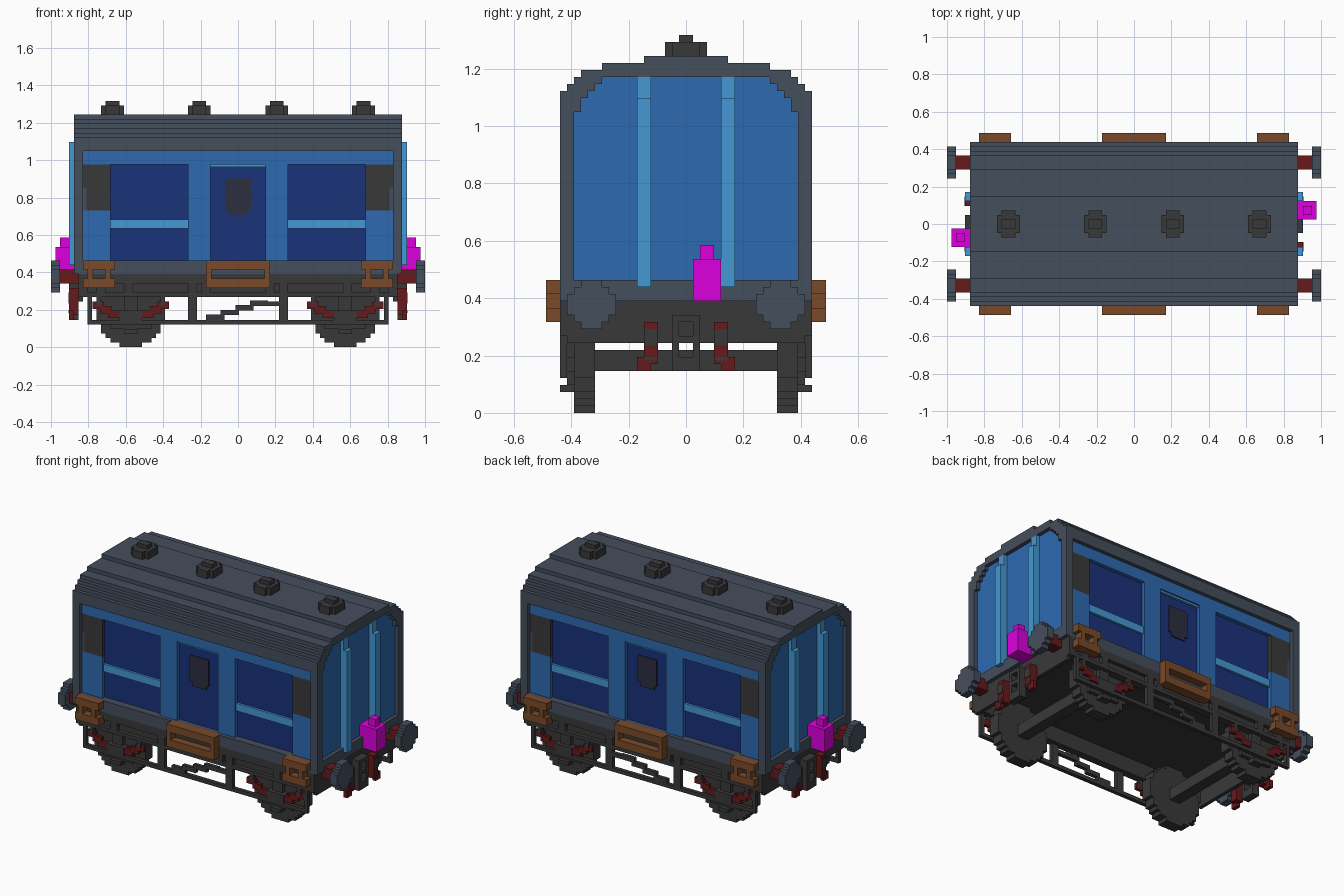
import bpy, bmesh, math
from mathutils import Vector

if "Cube" in bpy.data.objects:
    bpy.data.objects.remove(bpy.data.objects["Cube"], do_unlink=True)

U = 1 / 41  # one building block


def material(name, rgb):
    lin = [((c / 255 + 0.055) / 1.055) ** 2.4 if c > 10 else c / 255 / 12.92 for c in rgb]
    m = bpy.data.materials.new(name)
    m.use_nodes = True
    m.diffuse_color = (*lin, 1)
    m.node_tree.nodes["Principled BSDF"].inputs["Base Color"].default_value = (*lin, 1)
    return m


SLATE = material("slate grey", (69, 78, 93))
BLUE = material("body blue", (46, 106, 176))
LIGHT = material("light blue", (68, 152, 212))
NAVY = material("navy", (25, 50, 122))
CHAR = material("charcoal", (57, 57, 57))
SMOKE = material("smoked glass", (44, 46, 64))
BROWN = material("wood brown", (122, 74, 40))
RED = material("dark red", (102, 25, 27))
MAGENTA = material("magenta", (222, 0, 222))


def blocks(name, mat, boxes, mx=False, my=False, turn=False):
    """Boxes (x0, x1, y0, y1, z0, z1) in block units, mirrored or turned half round."""
    bm = bmesh.new()
    signs = [(1, 1)]
    if mx:
        signs += [(-1, 1)]
    if my:
        signs += [(a, -1) for a, b in signs]
    if turn:
        signs += [(-1, -1)]
    for x0, x1, y0, y1, z0, z1 in boxes:
        for sx, sy in signs:
            verts = bmesh.ops.create_cube(bm, size=1)["verts"]
            mid = Vector((sx * (x0 + x1) / 2, sy * (y0 + y1) / 2, (z0 + z1) / 2))
            size = Vector((x1 - x0, y1 - y0, z1 - z0))
            for v in verts:
                v.co = (v.co * size + mid) * U
    me = bpy.data.meshes.new(name)
    bm.to_mesh(me)
    bm.free()
    me.materials.append(mat)
    ob = bpy.data.objects.new(name, me)
    bpy.context.collection.objects.link(ob)
    return ob


# Stepped outlines: (bottom, top, half width)
OUTER = [(43, 46, 18), (46, 47, 17), (47, 48, 16), (48, 49, 15), (49, 50, 12), (50, 51, 6)]
INNER = [(19, 43, 16), (43, 45, 15), (45, 46, 14), (46, 47, 13), (47, 48, 12)]


def half_width(profile, z):
    return next((w for a, b, w in profile if a <= z < b), 0)


# Roof and floor
blocks("roof", SLATE, [(-34.5, 34.5, -w, w, a, b) for a, b, w in OUTER])
blocks("floor_slab", SLATE, [(-36, 36, -18, 18, 16, 19)])

# End frames and end walls
rim = [(34, 36, 16, 18, 19, 43)]
for z in range(43, 51):
    rim.append((34.5, 36, half_width(INNER, z), half_width(OUTER, z), z, z + 1))
blocks("end_frame", SLATE, rim, mx=True, my=True)
blocks("end_wall", BLUE, [(33, 35, -w, w, a, b) for a, b, w in INNER], mx=True)
blocks("end_pillars", LIGHT, [(35, 37, 5, 7, 18, 45), (35, 36, 5, 7, 45, 48)], mx=True, my=True)

# Side walls, windows and doors
blocks("side_glass", NAVY, [(-30, 30, 14, 16, 19, 41)], my=True)
blocks("side_wall", BLUE, [
    (0, 34, 15, 17, 40, 43),
    (6, 11, 15, 17, 19, 40),
    (28, 34, 15, 17, 19, 30)], mx=True, my=True)
blocks("window_rail", LIGHT, [(11, 28, 15.5, 16.6, 26, 28)], mx=True, my=True)
blocks("corner_panel", CHAR, [
    (28, 34, 15, 17, 35, 40),
    (28, 33.2, 15, 17, 30, 35)], mx=True, my=True)
blocks("corner_panel_edge", SLATE, [(33.2, 34, 15, 17, 30, 35)], mx=True, my=True)
blocks("door_window", SMOKE, [
    (0, 2, 16, 16.3, 29, 37), (2, 2.8, 16, 16.3, 30, 37)], mx=True, my=True)
blocks("door_lintel", LIGHT, [(-6, 6, 15.8, 16.6, 39.5, 40)], my=True)

# Roof vents
vents = []
for c in (8.5, 27.5):
    vents += [(c - 1.5, c + 1.5, -3, 3, 51, 53), (c - 2.5, c + 2.5, -2, 2, 51, 53),
              (c - 1.5, c + 1.5, -1, 1, 53, 54)]
blocks("roof_vents", CHAR, vents, mx=True)

# Hollow underframe: floor underside, headstocks and framed sole bars
blocks("floor_underside", CHAR, [(-35, 35, -17, 17, 15, 16)])
blocks("headstock", CHAR, [(34, 35, -17, 17, 10, 16)], mx=True)
sole = [(0, 35, 16, 17, 11, 16), (0, 35, 17, 18, 14, 16), (0, 35, 17, 18, 11, 12)]
sole += [(x, x + 2, 17, 18, 12, 14) for x in (6, 9, 23, 29, 33)]
blocks("sole_bar", CHAR, sole, mx=True, my=True)

# Truss rods and brake levers
blocks("truss", CHAR, [
    (0, 33, 17, 18, 5, 6),
    (32, 33, 17, 18, 5, 11),
    (9, 11, 17, 18, 5, 11)], mx=True, my=True)
lever = [(-7 + 3.2 * i, -3 + 3.2 * i, 17, 18, 6 + i, 7.2 + i) for i in range(4)]
blocks("brake_lever", CHAR, lever + [(5, 9, 17, 18, 9, 10)], my=True)

# Wheels and axles
WX, R = 23.5, 7.5
wheel = []
for r in range(-7, 8):
    w = min(math.floor(math.sqrt(R * R - r * r)) + 0.5, R)
    wheel.append((WX - w, WX + w, 13, 16, R + r - 0.5, R + r + 0.5))
blocks("wheels", CHAR, wheel, mx=True, my=True)
blocks("axles", CHAR, [(WX - 1.5, WX + 1.5, -13, 13, 6, 9)], mx=True)

# Axle boxes and leaf springs
blocks("axle_boxes", CHAR, [
    (WX - 2.5, WX + 2.5, 16, 18, 5, 8),
    (WX - 1.5, WX + 1.5, 16, 17, 8, 11),
    (WX - 1.5, WX + 1.5, 16, 18, 3, 4),
    (WX - 4.5, WX + 4.5, 16, 17, 4, 6)], mx=True, my=True)
springs = []
for i in range(3):
    for s in (-1, 1):
        a, b = WX + s * (2.5 + 1.7 * i), WX + s * (5 + 1.7 * i)
        springs.append((min(a, b), max(a, b), 17, 17.9, 6.4 + i, 8 + i))
blocks("leaf_springs", RED, springs, mx=True, my=True)
blocks("spring_hangers", CHAR, [
    (WX + s * 7 - 0.5, WX + s * 7 + 0.5, 17, 18, 9, 11) for s in (-1, 1)], mx=True, my=True)

# Buffers
blocks("buffer_shafts", RED, [(35, 39, 12, 15, 14, 17)], mx=True, my=True)
blocks("buffer_discs", SLATE, [
    (39, 41, 13.5 - a, 13.5 + a, 15.5 - b, 15.5 + b)
    for a, b in ((3.5, 1.5), (2.5, 2.5), (1.5, 3.5))], mx=True, my=True)

# Coupling link and brake hoses
blocks("coupling", CHAR, [
    (35, 37, 1, 2, 6, 14), (35, 37, 0, 1, 6, 8),
    (35, 37, 0, 1, 10, 11), (35, 37, 0, 1, 13, 14)], mx=True, my=True)
blocks("brake_hoses", RED, [
    (35, 37, 4, 6, 7, 13), (36, 37, 5, 7, 6, 8)], mx=True, my=True)
blocks("hose_clips", CHAR, [
    (37, 37.2, 4, 6, 9.6, 12), (37, 37.2, 4, 6, 7.5, 8)], mx=True, my=True)

# Wooden footboards
steps = []
for x0, x1, inset in ((-7, 7, 0), (27, 34, 1), (-34, -27, 1)):
    steps += [(x0, x1, 17.5, 20, 17, 19), (x0, x1, 17.5, 20, 13, 15)]
    steps += [(x, x + 1.2, 17.5, 20, 15, 17) for x in (x0 + inset, x1 - inset - 1.2)]
blocks("footboards", BROWN, steps, my=True)

# Tail lamps
blocks("tail_lamps", MAGENTA, [
    (35, 40, 1, 5, 16, 22), (37, 39, 2, 4, 22, 24)], turn=True)
